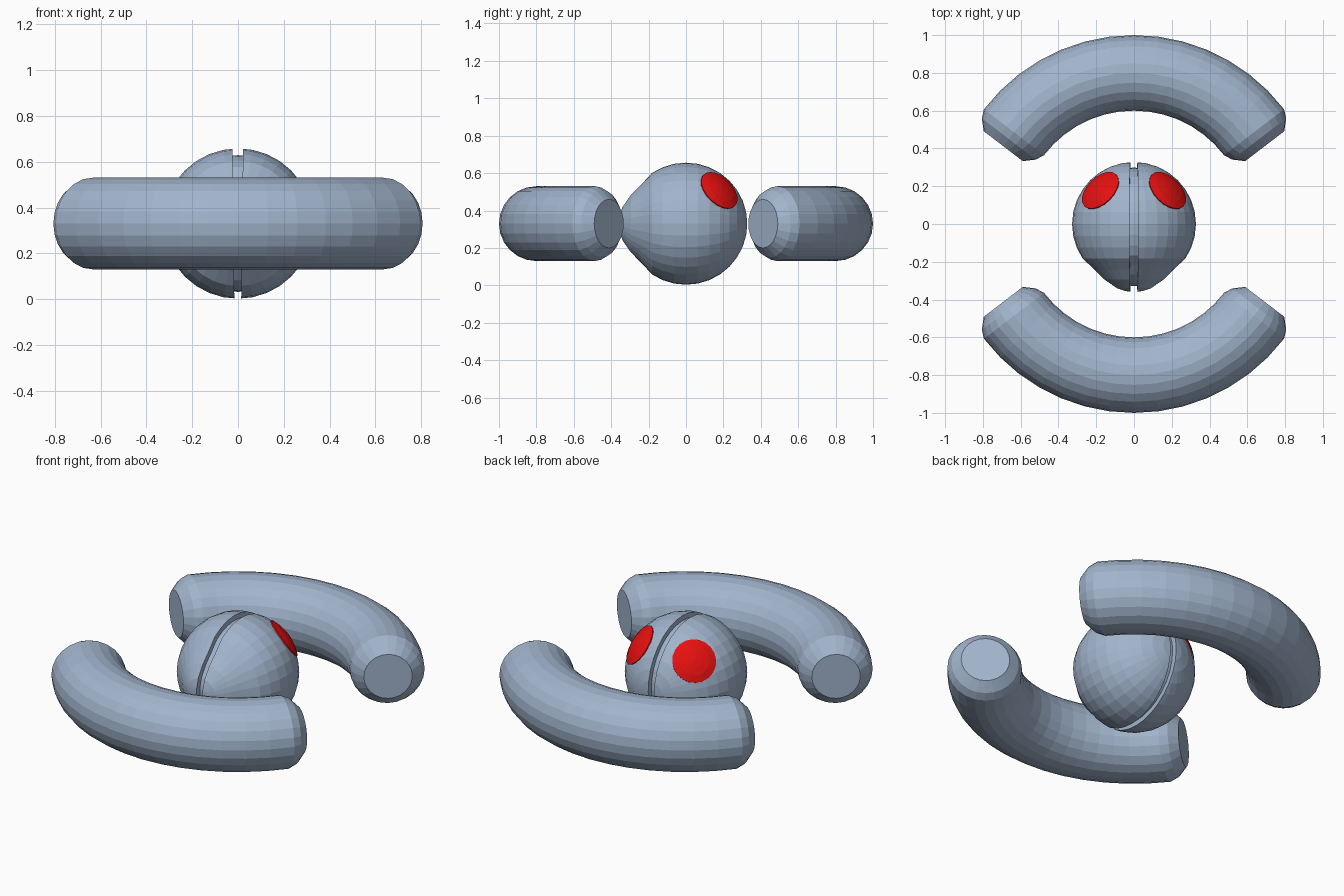
import bpy, bmesh, math
from mathutils import Vector

if "Cube" in bpy.data.objects:
    bpy.data.objects.remove(bpy.data.objects["Cube"])

CENTRE = Vector((0, 0, 0.33))


def material(name, rgb):
    m = bpy.data.materials.new(name)
    m.diffuse_color = (*rgb, 1)
    m.use_nodes = True
    m.node_tree.nodes["Principled BSDF"].inputs["Base Color"].default_value = m.diffuse_color
    return m


BLUE = material("steel blue", (0.36, 0.46, 0.61))
RED = material("red", (0.8, 0.005, 0.005))


def loft(bm, rings, cap=True):
    """Skin a list of point rings with quads, optionally capping both ends."""
    loops = [[bm.verts.new(p) for p in ring] for ring in rings]
    n = len(loops[0])
    for a, b in zip(loops, loops[1:]):
        for i in range(n):
            j = (i + 1) % n
            bm.faces.new((a[i], a[j], b[j], b[i]))
    if cap:
        bm.faces.new(loops[0])
        bm.faces.new(loops[-1])


def finish(bm, name, mat):
    bmesh.ops.remove_doubles(bm, verts=bm.verts, dist=1e-5)
    bmesh.ops.recalc_face_normals(bm, faces=bm.faces)
    me = bpy.data.meshes.new(name)
    bm.to_mesh(me)
    bm.free()
    me.materials.append(mat)
    ob = bpy.data.objects.new(name, me)
    bpy.context.collection.objects.link(ob)
    return ob


def ring(centre, u, v, r, n):
    return [centre + r * (math.cos(2 * math.pi * i / n) * u + math.sin(2 * math.pi * i / n) * v)
            for i in range(n)]


X, Y, Z = Vector((1, 0, 0)), Vector((0, 1, 0)), Vector((0, 0, 1))


# Ball body: turned around the y axis, with a slightly drawn-out front tip
R = 0.328
profile = [(R * math.cos(math.radians(a)), R * math.sin(math.radians(a)))
           for a in [1] + [k * 11.25 for k in range(1, 12)]]
profile += [(-0.24, 0.21), (-0.295, 0.155), (-0.34, 0.09), (-0.355, 0.045), (-0.36, 0.012)]


def ball_mesh(scale=1.0):
    bm = bmesh.new()
    loft(bm, [ring(CENTRE + Y * y * scale, X, Z, r * scale, 32) for y, r in profile])
    return bm


for side, name in ((-1, "left_shell"), (1, "right_shell")):
    bm = ball_mesh()
    # Trim each shell so a groove is left, a little wider at the top
    bmesh.ops.bisect_plane(bm, geom=bm.verts[:] + bm.edges[:] + bm.faces[:],
                           plane_co=CENTRE + X * (side * 0.019 - 0.001),
                           plane_no=Vector((side, 0, -0.012)), clear_inner=True)
    bmesh.ops.holes_fill(bm, edges=[e for e in bm.edges if e.is_boundary], sides=0)
    finish(bm, name, BLUE)

# Groove floor
finish(ball_mesh(0.91), "inner_core", BLUE)

# Red eyes: thin round caps lying on the shells
for side, name in ((-1, "left_eye"), (1, "right_eye")):
    d = Vector((side, 1, 1)).normalized()
    u = d.cross(Z).normalized()
    v = d.cross(u)
    bm = bmesh.new()
    rings = []
    for deg, rad in ((21.5, 0.322), (21, 0.332), (14, 0.335), (7, 0.336), (1, 0.337)):
        t = math.radians(deg)
        rings.append(ring(CENTRE + d * rad * math.cos(t), u, v, rad * math.sin(t), 20))
    loft(bm, rings)
    finish(bm, name, RED)

# Curved side bars: ring segments with rounded-off, flat ends
START, STEPS = math.radians(37.4), 14
for side, name in ((-1, "front_bar"), (1, "back_bar")):
    stations = []                      # (angle, shift along the tangent, tube radius)
    for shift, r in ((-0.093, 0.13), (-0.045, 0.18)):
        stations.append((START, shift, r))
    for k in range(STEPS + 1):
        stations.append((START + (math.pi - 2 * START) * k / STEPS, 0, 0.2))
    for shift, r in ((0.045, 0.18), (0.093, 0.13)):
        stations.append((math.pi - START, shift, r))
    rings = []
    for a, shift, r in stations:
        out = Vector((math.cos(a), side * math.sin(a), 0))
        tan = Vector((-math.sin(a), side * math.cos(a), 0))
        rings.append(ring(CENTRE + out * 0.8 + tan * shift, out, Z, r, 24))
    bm = bmesh.new()
    loft(bm, rings)
    finish(bm, name, BLUE)
